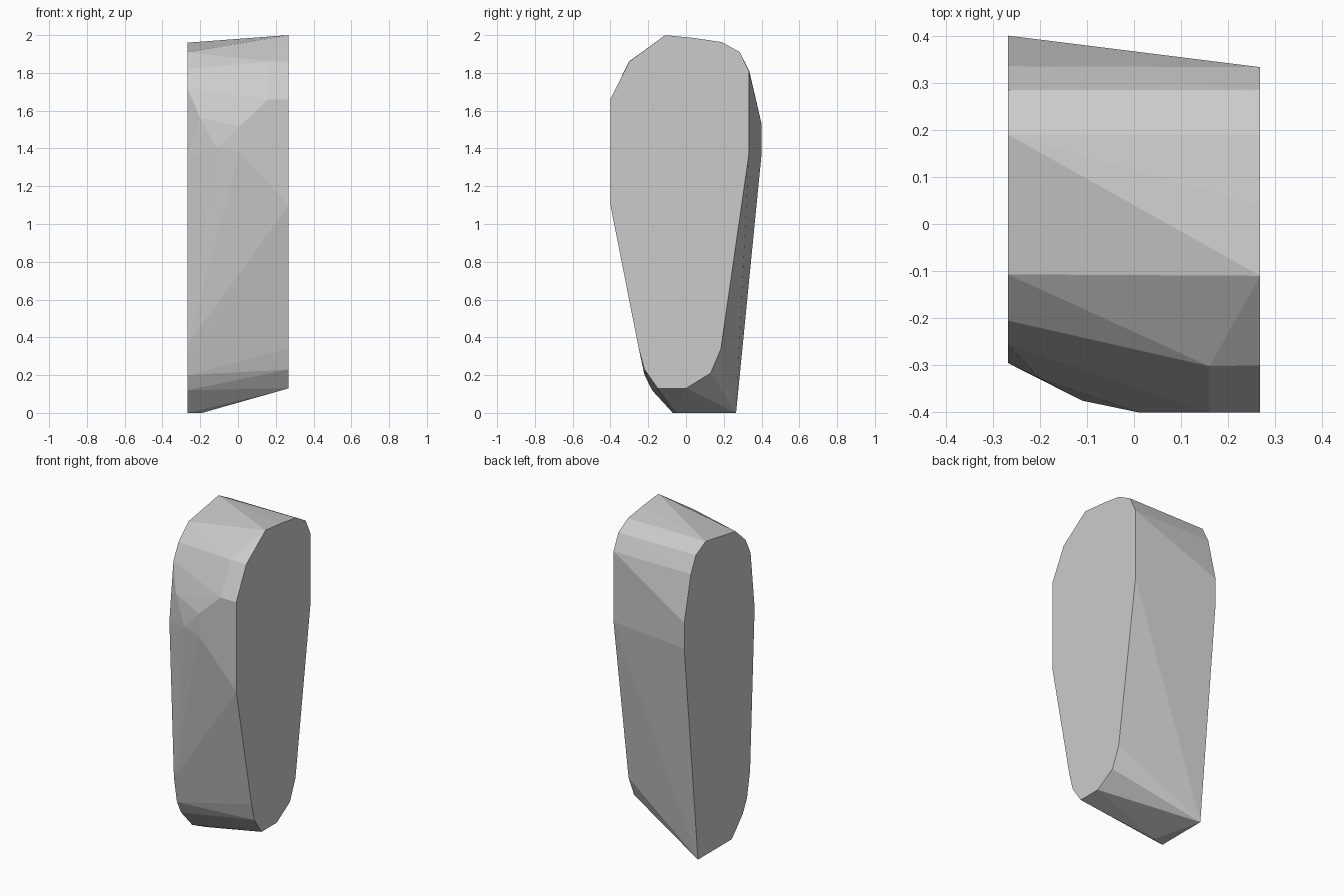
import bpy, bmesh

HALF = 0.268

# Right end outline (y, z)
right = [(-0.11, 2.0), (-0.13, 1.985), (-0.30, 1.86), (-0.40, 1.66), (-0.40, 1.10),
         (-0.25, 0.34), (-0.22, 0.23), (-0.15, 0.13), (0.0, 0.13), (0.13, 0.21),
         (0.185, 0.34), (0.333, 1.37), (0.333, 1.81), (0.285, 1.91), (0.19, 1.963), (0.04, 1.985)]

# Left end outline (y, z)
left = [(-0.107, 1.91), (-0.205, 1.82), (-0.255, 1.72), (-0.295, 1.36), (-0.25, 0.36),
        (-0.22, 0.20), (-0.18, 0.12), (-0.07, 0.0), (0.265, 0.0), (0.40, 1.37),
        (0.40, 1.53), (0.335, 1.81), (0.285, 1.91), (0.19, 1.96)]

# Corners between the ends: bulging front facets and the foot
between = [(-0.20, -0.328, 1.56), (-0.11, -0.375, 1.40), (0.01, -0.40, 1.52),
           (0.01, -0.40, 1.38), (0.16, -0.40, 1.66), (0.16, -0.302, 1.86),
           (-0.19, -0.05, 0.0)]

# Faceted block: convex skin around both outlines
bm = bmesh.new()
for x, outline in ((HALF, right), (-HALF, left)):
    for y, z in outline:
        bm.verts.new((x, y, z))
for p in between:
    bm.verts.new(p)
res = bmesh.ops.convex_hull(bm, input=bm.verts[:])
bmesh.ops.delete(bm, geom=[v for v in bm.verts if not v.link_faces], context='VERTS')
bmesh.ops.dissolve_limit(bm, angle_limit=0.005, verts=bm.verts[:], edges=bm.edges[:])
bmesh.ops.recalc_face_normals(bm, faces=bm.faces[:])

mesh = bpy.data.meshes.new("faceted_stone")
bm.to_mesh(mesh)
bm.free()
bpy.context.collection.objects.link(bpy.data.objects.new("faceted_stone", mesh))
